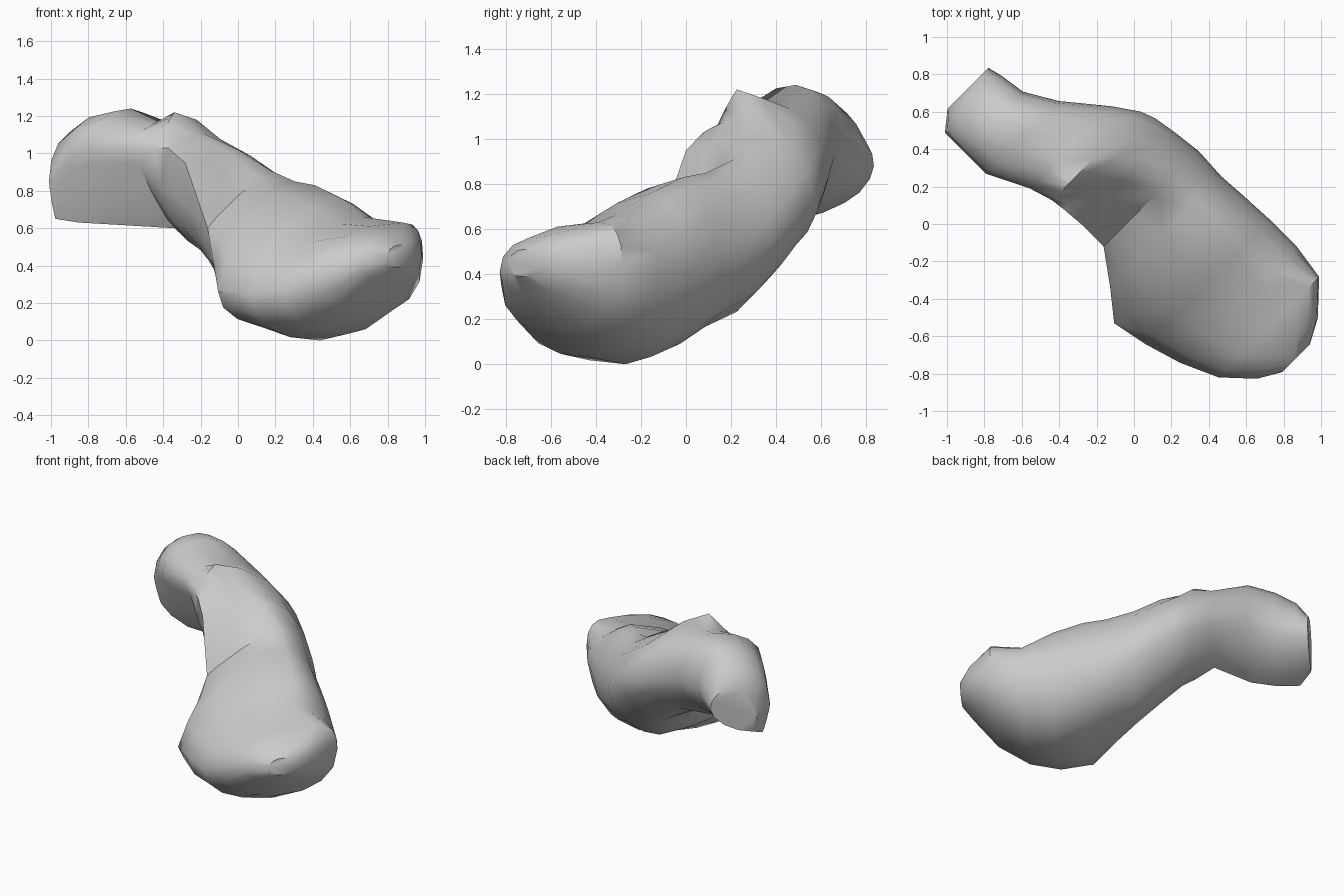
import bpy
import bmesh
import math
from mathutils import Vector

cube = bpy.data.objects.get("Cube")
if cube:
    bpy.data.objects.remove(cube, do_unlink=True)

# Plain stone material
stone = bpy.data.materials.new("stone_grey")
stone.use_nodes = True
grey = (0.6, 0.6, 0.6, 1)
stone.diffuse_color = grey
stone.node_tree.nodes["Principled BSDF"].inputs["Base Color"].default_value = grey

# Cross-sections along the diagonal axis of the body:
# distance along axis, then (side, height) of the left, top, right and bottom extremes
SECTIONS = [
    (-1.12, 0, .42, .10, .51, .21, .46, .10, .39),
    (-1.05, -.12, .41, .18, .57, .34, .45, .12, .31),
    (-.9, -.26, .35, .35, .63, .50, .44, .10, .14),
    (-.7, -.35, .27, .25, .66, .53, .42, .10, .03),
    (-.5, -.41, .25, .28, .76, .53, .42, .12, 0),
    (-.3, -.45, .26, .28, .83, .52, .45, .10, .06),
    (-.15, -.33, .39, .28, .85, .51, .48, .12, .14),
    (.03, -.20, .60, .27, .91, .52, .55, .18, .20),
    (.2, -.20, .95, .20, 1.02, .50, .66, .20, .33),
    (.32, -.21, 1.03, .05, 1.11, .48, .74, .20, .44),
    (.4, -.22, 1.03, -.08, 1.22, .45, .77, .19, .49),
    (.53, -.26, 1.03, -.04, 1.16, .36, .82, .05, .60),
    (.75, -.37, 1.03, -.06, 1.24, .18, .92, -.20, .62),
    (.92, -.37, .97, -.10, 1.21, .08, .92, -.28, .63),
    (1.06, -.37, .85, -.12, 1.13, .06, .90, -.32, .65),
    (1.14, -.27, .82, -.12, 1.02, .04, .88, -.23, .70),
]
QUARTER_STEPS = 4
ALONG = Vector((-1, 1, 0)).normalized()
SIDE = Vector((1, 1, 0)).normalized()
UP = Vector((0, 0, 1))


def roundness(distance):
    """Curve powers of the quarters: upper right, upper left, lower left, lower right.
    Below one is boxy, one is round, two is straight."""
    if distance < -.8:      # blunt front end
        return .78, .9, .9, .9
    if distance < 0:        # broad body
        return 1.1, 1.2, .9, 1
    if distance < .45:      # neck with a steep left wall
        return 1.2, 1.8, .95, 1.2
    return .95, .95, 1.7, 1.2   # head, undercut on the left


def quarter_arc(wide, tall, power):
    """Points from the side extreme to the top or bottom extreme."""
    for step in range(QUARTER_STEPS + 1):
        angle = math.pi / 2 * step / QUARTER_STEPS
        across = max(math.cos(angle), 0) ** power
        rise = max(math.sin(angle), 0) ** power
        yield (tall[0] + (wide[0] - tall[0]) * across,
               wide[1] + (tall[1] - wide[1]) * rise)


def section_outline(left, top, right, bottom, powers):
    """Closed outline joining four extremes with rounded quarters."""
    upper_right = list(quarter_arc(right, top, powers[0]))
    upper_left = list(quarter_arc(left, top, powers[1]))[::-1]
    lower_left = list(quarter_arc(left, bottom, powers[2]))
    lower_right = list(quarter_arc(right, bottom, powers[3]))[::-1]
    outline = []
    for arc in (upper_right, upper_left, lower_left, lower_right):
        outline += arc[:-1]
    return outline


# Loft the body through all the sections
bm = bmesh.new()
rings = []
for distance, *flat in SECTIONS:
    extremes = zip(flat[::2], flat[1::2])
    outline = section_outline(*extremes, roundness(distance))
    rings.append([bm.verts.new(ALONG * distance + SIDE * side + UP * height)
                  for side, height in outline])

for ring, following in zip(rings, rings[1:]):
    count = len(ring)
    for i in range(count):
        j = (i + 1) % count
        bm.faces.new((ring[i], ring[j], following[j], following[i]))

# Close both ends
bm.faces.new(rings[0])
bm.faces.new(rings[-1])
bmesh.ops.recalc_face_normals(bm, faces=bm.faces)

mesh = bpy.data.meshes.new("rock_body")
bm.to_mesh(mesh)
bm.free()
mesh.materials.append(stone)
rock = bpy.data.objects.new("rock_body", mesh)
bpy.context.collection.objects.link(rock)

# Smooth shading with the strongest ridges kept sharp
bpy.ops.object.select_all(action="DESELECT")
rock.select_set(True)
bpy.context.view_layer.objects.active = rock
bpy.ops.object.shade_smooth_by_angle(angle=math.radians(40))
